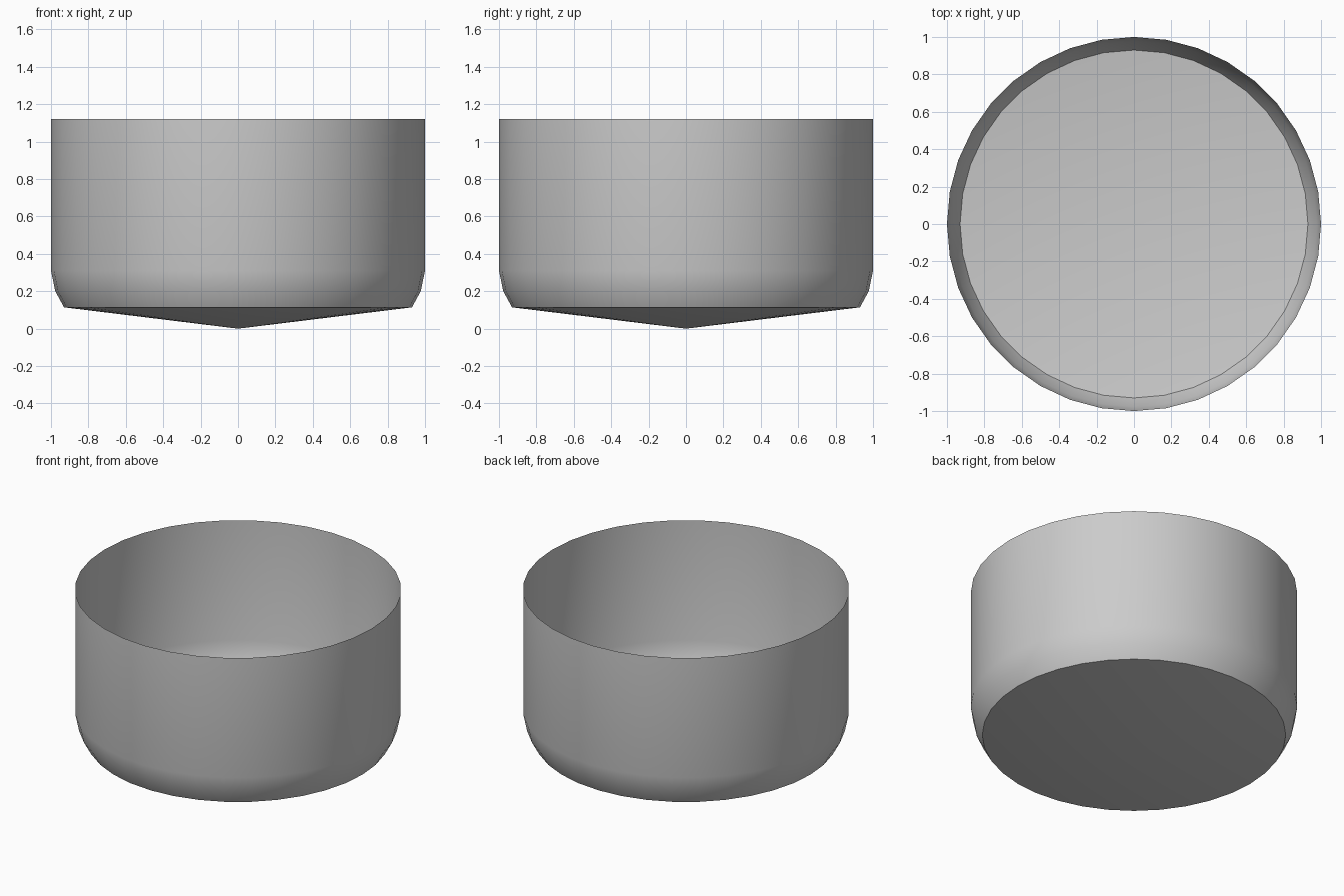
import bpy, bmesh
from math import cos, sin, tau, radians

if "Cube" in bpy.data.objects:
    bpy.data.objects.remove(bpy.data.objects["Cube"])

SIDES = 36
# wall profile from the bottom edge up to the open rim: (radius, height)
PROFILE = [(0.93, 0.114), (0.977, 0.2), (1.0, 0.31), (1.0, 1.12)]

bm = bmesh.new()
rings = [[bm.verts.new((r * cos(tau * i / SIDES), r * sin(tau * i / SIDES), z))
          for i in range(SIDES)] for r, z in PROFILE]
tip = bm.verts.new((0, 0, 0))

for i in range(SIDES):
    j = (i + 1) % SIDES
    # shallow conical bottom
    bm.faces.new((tip, rings[0][j], rings[0][i]))
    # rounded corner and straight wall
    for low, high in zip(rings, rings[1:]):
        bm.faces.new((low[i], low[j], high[j], high[i]))

mesh = bpy.data.meshes.new("open_bowl")
bm.to_mesh(mesh)
bm.free()
bowl = bpy.data.objects.new("open_bowl", mesh)
bpy.context.collection.objects.link(bowl)

# smooth wall, sharp edge around the bottom
bpy.context.view_layer.objects.active = bowl
bowl.select_set(True)
bpy.ops.object.shade_smooth_by_angle(angle=radians(30))
